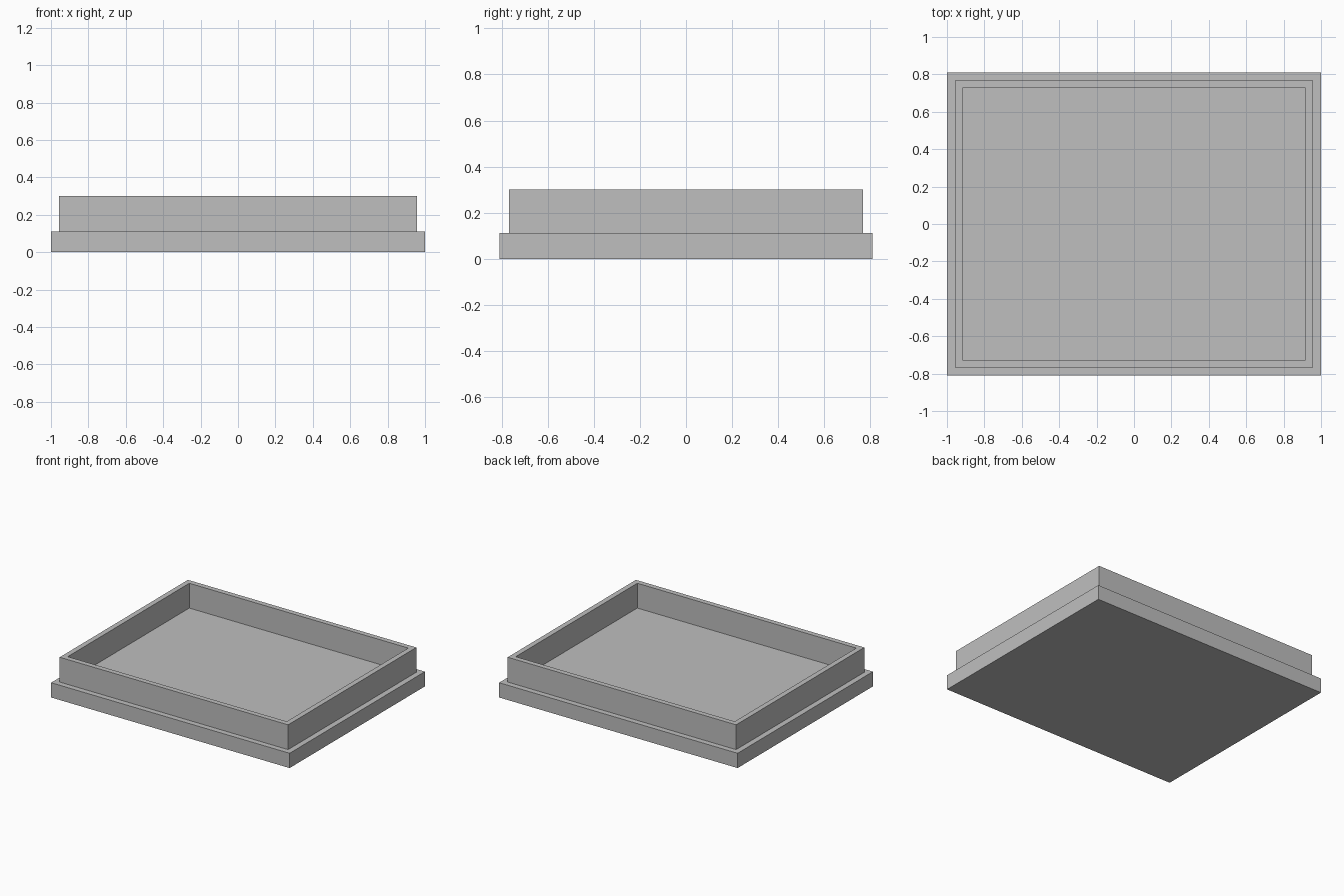
import bpy
import bmesh
from mathutils import Matrix

if "Cube" in bpy.data.objects:
    bpy.data.objects.remove(bpy.data.objects["Cube"])

WIDTH, DEPTH = 2.0, 1.62
BASE_HEIGHT, RIM_TOP = 0.112, 0.30
LEDGE, WALL = 0.06, 0.056

# Single grey material
grey = bpy.data.materials.new("plain grey")
grey.use_nodes = True
colour = (0.52, 0.52, 0.52, 1)
grey.diffuse_color = colour
grey.node_tree.nodes["Principled BSDF"].inputs["Base Color"].default_value = colour

# Base slab
bm = bmesh.new()
size = Matrix.Diagonal((WIDTH, DEPTH, BASE_HEIGHT, 1))
bmesh.ops.create_cube(bm, size=1, matrix=Matrix.Translation((0, 0, BASE_HEIGHT / 2)) @ size)
bm.normal_update()
floor = max(bm.faces, key=lambda f: f.calc_center_median().z)

# Outer ledge, then the ring that becomes the raised rim
bmesh.ops.inset_region(bm, faces=[floor], thickness=LEDGE)
ring = bmesh.ops.inset_region(bm, faces=[floor], thickness=WALL)["faces"]

# Raised rim around the recessed floor
rim = bmesh.ops.extrude_face_region(bm, geom=ring)["geom"]
rim_verts = [v for v in rim if isinstance(v, bmesh.types.BMVert)]
bmesh.ops.translate(bm, verts=rim_verts, vec=(0, 0, RIM_TOP - BASE_HEIGHT))
bmesh.ops.delete(bm, geom=[f for f in ring if f.is_valid], context="FACES_ONLY")
bmesh.ops.recalc_face_normals(bm, faces=bm.faces)

mesh = bpy.data.meshes.new("rimmed_tray")
bm.to_mesh(mesh)
bm.free()
mesh.materials.append(grey)
tray = bpy.data.objects.new("rimmed_tray", mesh)
bpy.context.collection.objects.link(tray)
